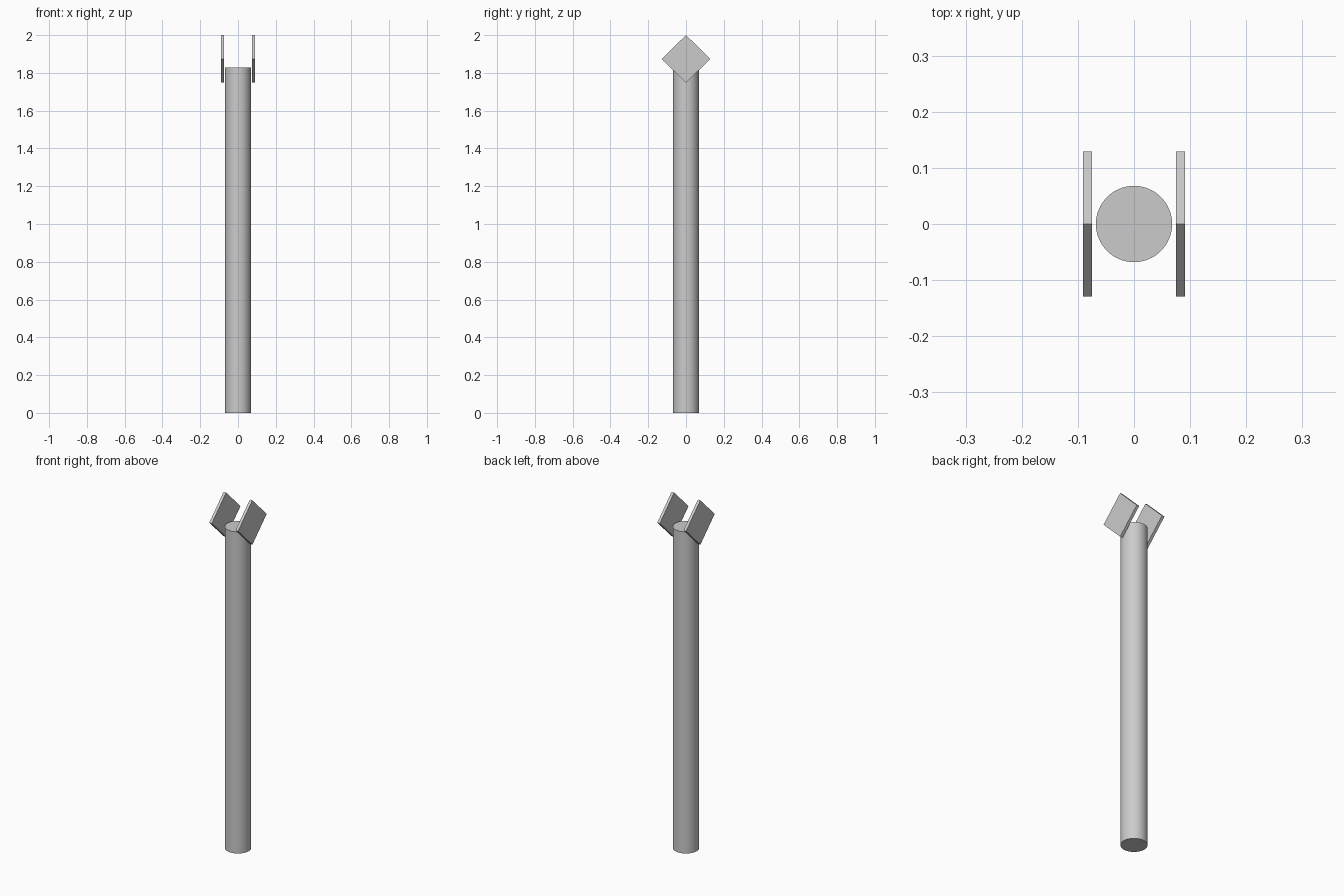
import bpy, math

if "Cube" in bpy.data.objects:
    bpy.data.objects.remove(bpy.data.objects["Cube"])

POST_RADIUS, POST_HEIGHT = 0.068, 1.828
PLATE_X, PLATE_THICK = 0.0825, 0.016
PLATE_HALF_Y, PLATE_HALF_Z, PLATE_Z = 0.129, 0.126, 1.874

# Round post
bpy.ops.mesh.primitive_cylinder_add(vertices=64, radius=POST_RADIUS, depth=POST_HEIGHT,
                                    location=(0, 0, POST_HEIGHT / 2))
post = bpy.context.object
post.name = "post"
bpy.ops.object.shade_smooth_by_angle(angle=math.radians(30))


# Diamond plates on either side of the post top
def diamond_plate(name, x):
    bpy.ops.mesh.primitive_cylinder_add(vertices=4, radius=1, depth=PLATE_THICK,
                                        location=(x, 0, PLATE_Z),
                                        rotation=(0, math.pi / 2, 0))
    plate = bpy.context.object
    plate.name = name
    plate.scale = (PLATE_HALF_Z, PLATE_HALF_Y, 1)
    bpy.ops.object.transform_apply(location=False, rotation=True, scale=True)


for side, label in ((-1, "left"), (1, "right")):
    diamond_plate(f"{label}_sign_plate", side * PLATE_X)
